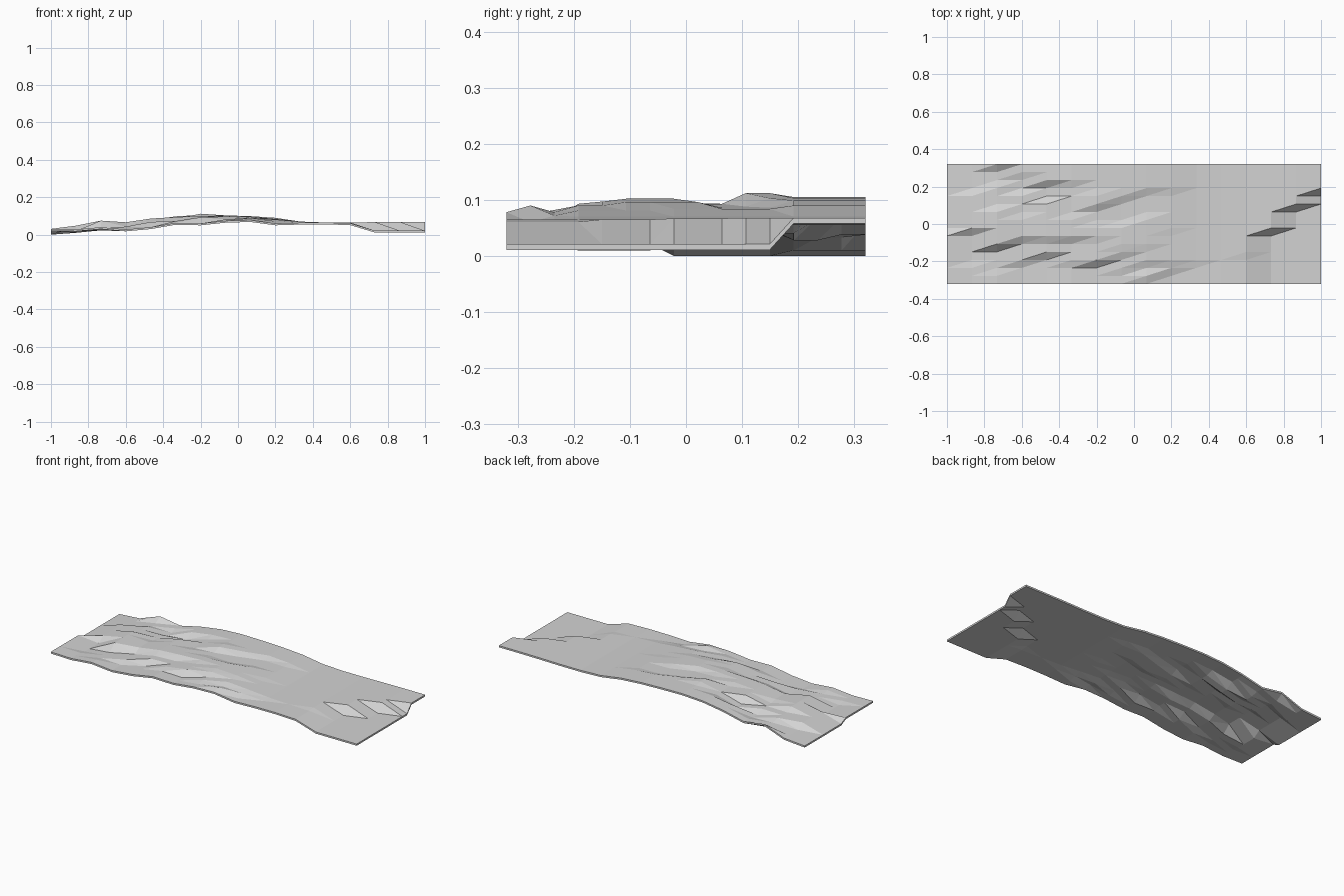
import bpy, bmesh

if "Cube" in bpy.data.objects:
    bpy.data.objects.remove(bpy.data.objects["Cube"])

N = 15               # cells along each side
HALF_Y = 0.32
THICK = 0.01

# One entry per column of points from left to right: (first row, height) steps
COLUMNS = [
    [(0, .033), (7, .012)],
    [(0, .030), (3, .022), (7, .050), (12, .022)],
    [(0, .042), (2, .035), (5, .077), (10, .058), (13, .045), (15, .070)],
    [(0, .030), (3, .045), (6, .068), (9, .060), (12, .040), (14, .050)],
    [(0, .042), (4, .070), (6, .088), (11, .052), (13, .080)],
    [(0, .065), (3, .075), (6, .096), (9, .088), (13, .100)],
    [(0, .062), (3, .095), (6, .102), (8, .095), (10, .114), (12, .107)],
    [(0, .076), (2, .084), (4, .099), (5, .104), (8, .090), (11, .105)],
    [(0, .080), (1, .092), (2, .080), (3, .092), (5, .098), (9, .088), (12, .101)],
    [(0, .062), (2, .074), (3, .083), (7, .086), (12, .092)],
    [(0, .066), (3, .072)],
    [(0, .067)],
    [(0, .063), (4, .067)],
    [(0, .023), (7, .069)],
    [(0, .023), (10, .070)],
    [(0, .023), (12, .070)],
]


def height(i, j):
    return [z for start, z in COLUMNS[i] if start <= j][-1]


# Rippled top surface, every cell split along the same diagonal
bm = bmesh.new()
grid = [[bm.verts.new((-1 + 2 * i / N, -HALF_Y + 2 * HALF_Y * j / N, height(i, j)))
         for j in range(N + 1)] for i in range(N + 1)]
for i in range(N):
    for j in range(N):
        a, b = grid[i][j], grid[i + 1][j]
        c, d = grid[i + 1][j + 1], grid[i][j + 1]
        bm.faces.new((a, b, c))
        bm.faces.new((a, c, d))

# Underside and rim
ext = bmesh.ops.extrude_face_region(bm, geom=bm.faces[:], use_keep_orig=True)
lower = [v for v in ext["geom"] if isinstance(v, bmesh.types.BMVert)]
bmesh.ops.translate(bm, verts=lower, vec=(0, 0, -THICK))
bmesh.ops.recalc_face_normals(bm, faces=bm.faces[:])
low = min(v.co.z for v in bm.verts)
bmesh.ops.translate(bm, verts=bm.verts[:], vec=(0, 0, -low))

mesh = bpy.data.meshes.new("rippled_sheet")
bm.to_mesh(mesh)
bm.free()
mat = bpy.data.materials.new("light grey")
mat.diffuse_color = (0.65, 0.65, 0.65, 1)
mat.use_nodes = True
mat.node_tree.nodes["Principled BSDF"].inputs["Base Color"].default_value = mat.diffuse_color
mesh.materials.append(mat)
sheet = bpy.data.objects.new("rippled_sheet", mesh)
bpy.context.collection.objects.link(sheet)
